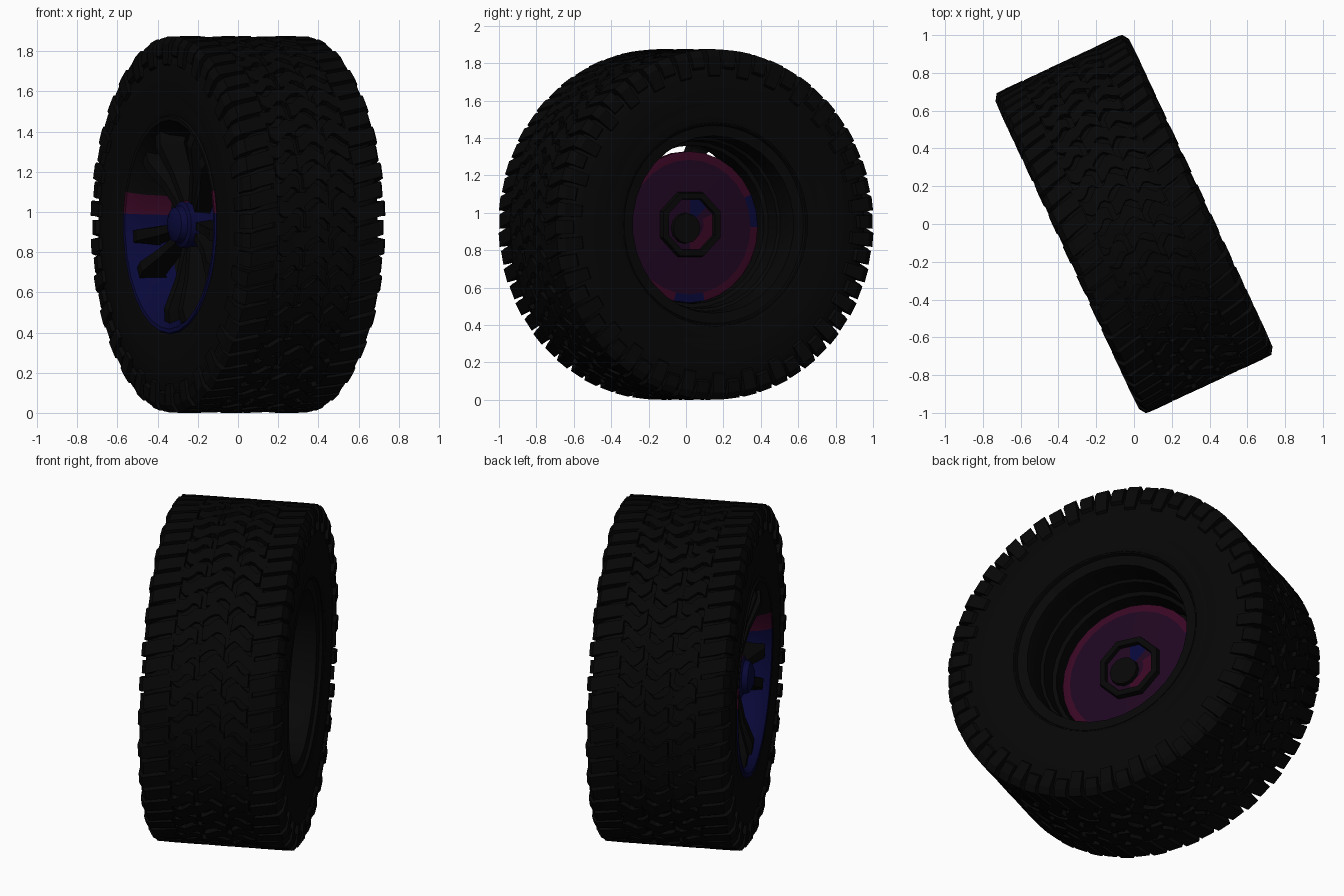
import bpy, bmesh, math
from mathutils import Vector

if "Cube" in bpy.data.objects:
    bpy.data.objects.remove(bpy.data.objects["Cube"])

ANG = math.radians(25)
C, S, ZC = math.cos(ANG), math.sin(ANG), 0.9375


def mat(name, col):
    m = bpy.data.materials.new(name)
    m.diffuse_color = (*col, 1)
    m.use_nodes = True
    m.node_tree.nodes["Principled BSDF"].inputs["Base Color"].default_value = m.diffuse_color
    return m


RUBBER = mat("black_rubber", (0.0019, 0.0019, 0.0019))
METAL = mat("dark_metal", (0.0021, 0.0021, 0.0021))
BLUE = mat("deep_blue", (0.0025, 0.0025, 0.042))
PURPLE = mat("dark_purple", (0.013, 0.002, 0.0145))
CRIMSON = mat("crimson", (0.040, 0.002, 0.017))


def pt(u, v, z):
    """wheel space (u along axle, v horizontal, z vertical) to world"""
    return Vector((u * C - v * S, u * S + v * C, z + ZC))


def P(u, r, t):
    return pt(u, r * math.cos(t), r * math.sin(t))


def finish(bm, name, mats, rule=None, angle=35):
    bmesh.ops.remove_doubles(bm, verts=bm.verts, dist=1e-5)
    bmesh.ops.recalc_face_normals(bm, faces=bm.faces)
    if rule:
        for f in bm.faces:
            c = f.calc_center_median()
            u = c.x * C + c.y * S
            v = -c.x * S + c.y * C
            z = c.z - ZC
            f.material_index = rule(u, math.hypot(v, z), math.degrees(math.atan2(z, v)), z)
    me = bpy.data.meshes.new(name)
    bm.to_mesh(me)
    bm.free()
    for m in mats:
        me.materials.append(m)
    ob = bpy.data.objects.new(name, me)
    bpy.context.collection.objects.link(ob)
    if angle:
        bpy.ops.object.select_all(action='DESELECT')
        ob.select_set(True)
        bpy.context.view_layer.objects.active = ob
        bpy.ops.object.shade_smooth_by_angle(angle=math.radians(angle))
    return ob


def lathe(name, prof, seg, mats, rule=None, angle=35, off=0.0):
    """spin a closed (u, r) outline about the axle"""
    bm = bmesh.new()
    rings = [[bm.verts.new(P(u, r, 2 * math.pi * (i + off) / seg)) for i in range(seg)]
             for u, r in prof]
    n = len(prof)
    for k in range(n):
        if prof[k][1] == 0 and prof[(k + 1) % n][1] == 0:
            continue
        a, b = rings[k], rings[(k + 1) % n]
        for i in range(seg):
            j = (i + 1) % seg
            bm.faces.new((a[i], a[j], b[j], b[i]))
    return finish(bm, name, mats, rule, angle)


def strip_block(bm, outer, inner, left, right):
    """tread block: outer/inner (u, r) paths, left/right angle at each path step"""
    n = len(outer)
    g = [[bm.verts.new(P(*path[k], side[k])) for k in range(n)]
         for path in (outer, inner) for side in (left, right)]
    ol, orr, il, ir = g
    for k in range(n - 1):
        for a, b in ((ol, orr), (orr, ir), (ir, il), (il, ol)):
            bm.faces.new((a[k], b[k], b[k + 1], a[k + 1]))
    for k in (0, n - 1):
        bm.faces.new((ol[k], orr[k], ir[k], il[k]))


# Tire carcass
half = [(0.0, 0.912), (0.25, 0.910), (0.335, 0.896), (0.362, 0.87), (0.378, 0.80), (0.386, 0.72),
        (0.384, 0.65), (0.376, 0.60), (0.378, 0.57), (0.368, 0.535), (0.33, 0.52)]
lathe("tire", half + [(-u, r) for u, r in reversed(half[1:])], 72, [RUBBER])

# Shoulder lugs wrapping onto the sidewalls
bm = bmesh.new()
N = 60
for sgn in (-1, 1):
    for i in range(N):
        t = 2 * math.pi * (i + 0.25 * sgn) / N
        w = math.pi / N * 0.76
        edge, long = (0.0, 0.80) if i % 2 else (-0.010, 0.845)
        out = [(0.215, 0.9375), (0.30, 0.9375), (0.366 + edge, 0.936), (0.390 + edge, 0.90),
               (0.393 + edge * 0.5, long)]
        inn = [(0.215, 0.89), (0.30, 0.89), (0.33, 0.88), (0.35, 0.86), (0.36, long - 0.02)]
        sh = [0.03, 0.008, -0.010, -0.010, -0.010]
        strip_block(bm, [(sgn * u, r) for u, r in out], [(sgn * u, r) for u, r in inn],
                    [t - w + sgn * s for s in sh], [t + w + sgn * s for s in sh])
finish(bm, "shoulder_lugs", [RUBBER], angle=25)

# Wavy centre tread blocks, ends staggered so the rows interlock
bm = bmesh.new()
N = 60
for row, (u0, u1) in enumerate(((-0.22, -0.078), (-0.076, 0.076), (0.078, 0.22))):
    for i in range(N):
        t = 2 * math.pi * (i + 0.5 * (row % 2)) / N
        w = math.pi / N * 0.80
        j = 0.012 if i % 2 else -0.012
        us = [u0 + j + (u1 - u0) * k / 6 for k in range(7)]
        sh = [0.028 * math.sin(2 * math.pi * k / 6 + row * 1.2) for k in range(7)]
        ws = [w * (1.0 if i % 2 else 0.84 + 0.16 * (k % 3 == 0)) for k in range(7)]
        top = 0.9375 if i % 3 else 0.934
        strip_block(bm, [(u, top) for u in us], [(u, 0.895) for u in us],
                    [t - a + s for a, s in zip(ws, sh)], [t + a + s for a, s in zip(ws, sh)])
finish(bm, "centre_tread_blocks", [RUBBER], angle=25)


# Rim barrel: lower part of the outer dish is blue, with a small crimson step above it
def rim_rule(u, r, a, z):
    if u > -0.12:
        return 0
    if z < (0.06 if u < -0.3 else 0.02):
        return 1
    return 2 if z < 0.14 and (u < -0.2) else 0


lathe("rim", [(-0.365, 0.55), (-0.38, 0.54), (-0.378, 0.52), (-0.355, 0.505), (-0.30, 0.48),
              (-0.16, 0.455), (-0.08, 0.424), (0.08, 0.424), (0.09, 0.445), (0.19, 0.45),
              (0.20, 0.465), (0.30, 0.465), (0.345, 0.475), (0.352, 0.535), (0.372, 0.545),
              (0.355, 0.555), (0.0, 0.53)],
      30, [METAL, BLUE, CRIMSON], rim_rule, off=0.5)

# Five pairs of spokes, dished in toward the hub
bm = bmesh.new()
for k in range(5):
    for d in (-1, 1):
        a = math.radians(-18 + 72 * k + d * 11)
        a0 = math.radians(-18 + 72 * k + d * 18)
        secs = []
        for r, w, uf, ub, ang in ((0.06, 0.03, -0.275, -0.20, a0), (0.28, 0.036, -0.31, -0.22, a),
                                  (0.43, 0.046, -0.355, -0.23, a), (0.495, 0.05, -0.345, -0.20, a)):
            e = w * 0.6
            secs.append([bm.verts.new(pt(u, r * math.cos(ang) - q * math.sin(ang),
                                         r * math.sin(ang) + q * math.cos(ang)))
                         for u, q in ((uf, -e), (uf, e), (ub, w), (ub, -w))])
        for s, n in zip(secs, secs[1:]):
            for i in range(4):
                j = (i + 1) % 4
                bm.faces.new((s[i], s[j], n[j], n[i]))
        bm.faces.new(secs[0])
        bm.faces.new(secs[-1])
finish(bm, "spokes", [METAL], angle=None)

# Hub with domed cap
lathe("hub_cap", [(-0.375, 0), (-0.37, 0.045), (-0.35, 0.085), (-0.32, 0.095), (-0.31, 0.115),
                  (-0.24, 0.125), (-0.17, 0.13), (-0.17, 0)], 20, [BLUE, CRIMSON],
      lambda u, r, a, z: 1 if z > 0.112 else 0)
lathe("axle_core", [(-0.18, 0), (-0.18, 0.11), (0.03, 0.13), (0.03, 0)], 16, [METAL])


# Brake disc: purple face, crimson outer band with two blue patches
def disc_rule(u, r, a, z):
    if r < 0.35:
        return 0
    return 2 if 0 < a < 25 or -105 < a < -75 else 1


disc = lathe("brake_disc", [(0.0, 0), (0.0, 0.36), (0.0, 0.405), (0.04, 0.405), (0.045, 0.36),
                            (0.045, 0)], 28, [PURPLE, CRIMSON, BLUE], disc_rule)
disc.location.z = -0.014

# Octagonal hub ring on the inner side, with coloured recess and dark stub
lathe("inner_hub_ring", [(0.03, 0.19), (0.075, 0.182), (0.075, 0.148), (0.03, 0.14)], 8, [METAL],
      angle=None, off=0.5)
lathe("inner_hub_recess", [(0.03, 0), (0.03, 0.145), (0.052, 0.145), (0.052, 0.08), (0.052, 0)],
      16, [PURPLE, CRIMSON, BLUE],
      lambda u, r, a, z: 2 if 40 < a < 85 else 1 if -100 < a < 20 and r > 0.06 else 0)
stub = lathe("axle_stub", [(0.04, 0), (0.04, 0.085), (0.075, 0.08), (0.075, 0)], 12, [METAL])
stub.location = pt(0, -0.03, -0.02) - pt(0, 0, 0)
